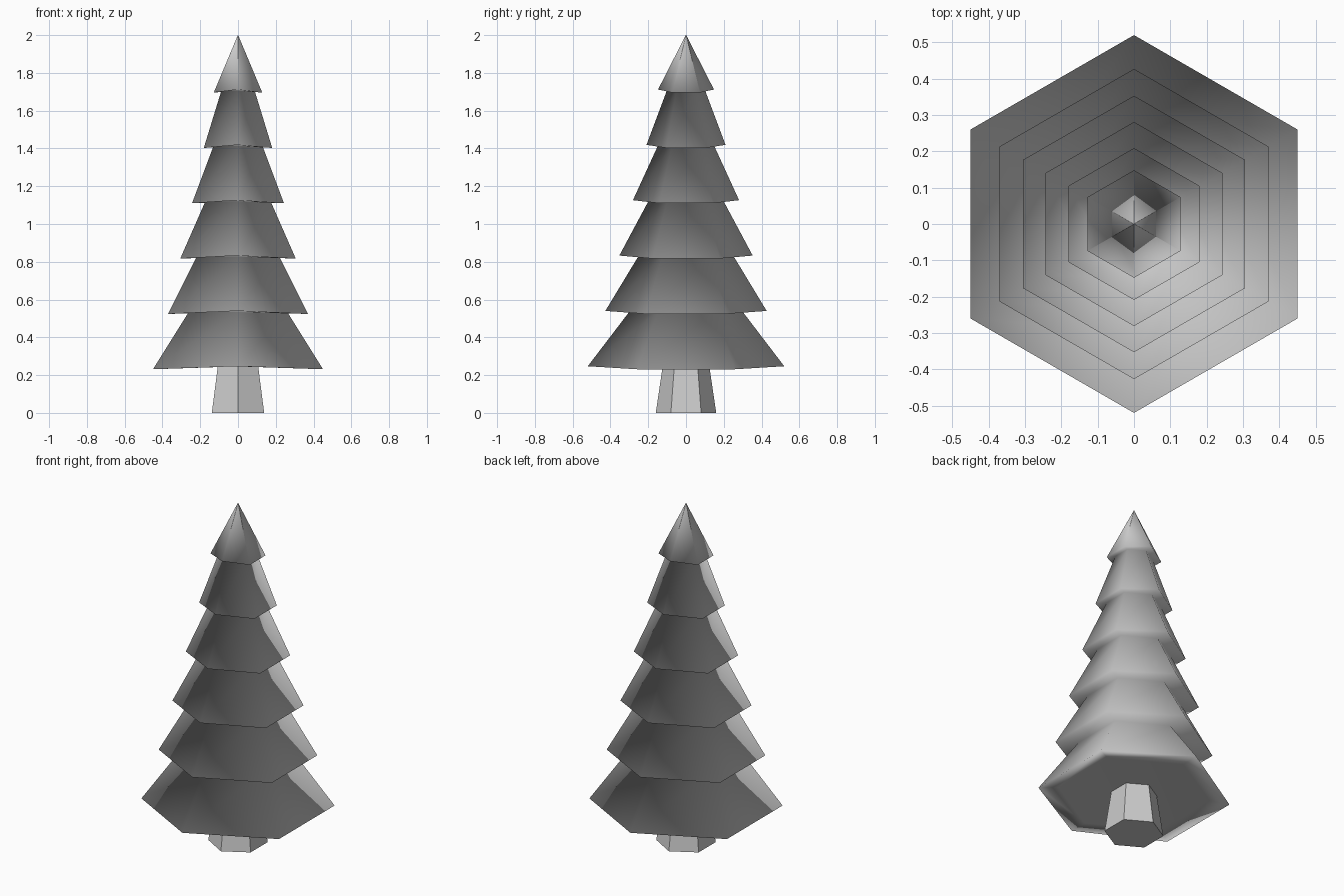
import bpy, bmesh, math

if "Cube" in bpy.data.objects:
    bpy.data.objects.remove(bpy.data.objects["Cube"])

SIDES = 6


def loft(name, profile, smooth):
    """Six-sided loft through (radius, z, lift of the front/back corners)."""
    bm = bmesh.new()
    rings = []
    for r, z, lift in profile:
        ring = []
        for i in range(SIDES):
            a = math.pi / 2 + i * math.tau / SIDES
            ring.append(bm.verts.new((r * math.cos(a), r * math.sin(a),
                                      z + (lift if i % 3 == 0 else 0))))
        rings.append(ring)
    for low, high in zip(rings, rings[1:]):
        for i in range(SIDES):
            j = (i + 1) % SIDES
            bm.faces.new((low[i], low[j], high[j], high[i]))
    bm.faces.new(rings[0][::-1])
    for f in bm.faces:
        f.smooth = smooth
    mesh = bpy.data.meshes.new(name)
    bm.to_mesh(mesh)
    bm.free()
    obj = bpy.data.objects.new(name, mesh)
    bpy.context.collection.objects.link(obj)
    return obj


# Trunk: flat-shaded tapered hexagon reaching up to the foliage
loft("trunk", [(0.16, 0, 0), (0.123, 0.25, 0)], False)

# Foliage: stacked flared tiers with overhanging rims, coming to a fine point
LIFT = 0.016
rims = [0.52, 0.427, 0.353, 0.281, 0.209, 0.148]
tops = [0.302, 0.254, 0.2, 0.15, 0.102]
profile = [(0.41, 0.246, 0)]
for k, rim in enumerate(rims):
    z = 0.231 + k * 0.293
    profile.append((rim, z, LIFT))
    if k < len(tops):
        profile.append((tops[k], z + 0.293 + 0.009, 0))
profile.append((0.001, 2.0, 0))
loft("foliage", profile, True)
